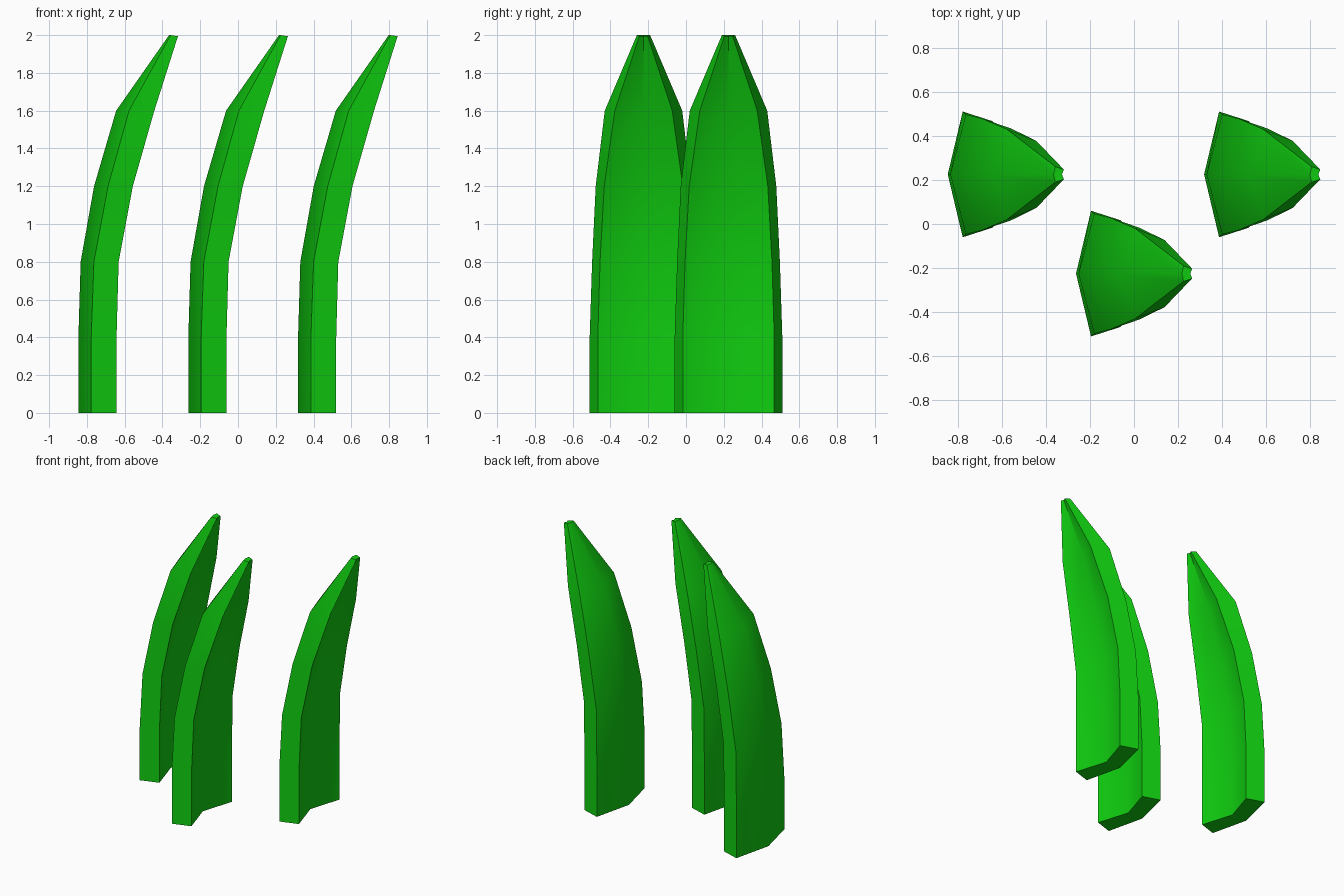
import bpy
import bmesh
import math

cube = bpy.data.objects.get("Cube")
if cube:
    bpy.data.objects.remove(cube, do_unlink=True)

green = bpy.data.materials.new("leaf green")
color = (0.005, 0.62, 0.005, 1)
green.use_nodes = True
green.diffuse_color = color
green.node_tree.nodes["Principled BSDF"].inputs["Base Color"].default_value = color

# Per level: height, then x of outer ridge, outer edge, inner edge, inner crease,
# then half width at the outer and inner edges
LEVELS = [
    (0.0, 0.0, 0.068, 0.202, 0.127, 0.285, 0.242),
    (0.4, 0.0, 0.068, 0.202, 0.127, 0.285, 0.242),
    (0.8, 0.012, 0.082, 0.213, 0.14, 0.272, 0.23),
    (1.2, 0.083, 0.157, 0.288, 0.215, 0.253, 0.208),
    (1.6, 0.2, 0.268, 0.402, 0.335, 0.205, 0.152),
    (2.0, 0.48, 0.488, 0.527, 0.518, 0.035, 0.022),
]


def make_blade(name, x0, y0):
    """Loft chevron sections upward into one curved, tapering blade."""
    bm = bmesh.new()
    rings = []
    for z, ridge, outer, inner, crease, wide, narrow in LEVELS:
        tilt = 0.006 if z == 2 else 0
        section = [(ridge, 0, z), (outer, -wide, z), (inner, -narrow, z - tilt),
                   (crease, 0, z - tilt), (inner, narrow, z - tilt), (outer, wide, z)]
        rings.append([bm.verts.new((x0 + x, y0 + y, h)) for x, y, h in section])

    # Side walls
    for low, high in zip(rings, rings[1:]):
        for i in range(6):
            j = (i + 1) % 6
            bm.faces.new((low[i], low[j], high[j], high[i]))

    # Chevron caps, split along the centre
    for ring in (rings[0], rings[-1]):
        bm.faces.new(ring[:4])
        bm.faces.new((ring[0], ring[3], ring[4], ring[5]))
    bmesh.ops.recalc_face_normals(bm, faces=bm.faces)

    mesh = bpy.data.meshes.new(name)
    bm.to_mesh(mesh)
    bm.free()
    mesh.materials.append(green)
    blade = bpy.data.objects.new(name, mesh)
    bpy.context.collection.objects.link(blade)

    # Smooth faces with crisp long edges
    bpy.ops.object.select_all(action='DESELECT')
    blade.select_set(True)
    bpy.context.view_layer.objects.active = blade
    bpy.ops.object.shade_smooth_by_angle(angle=math.radians(42))


# Two blades behind, one in front between them
for name, x, y in (("right_blade", -0.845, 0.225),
                   ("middle_blade", -0.263, -0.225),
                   ("left_blade", 0.318, 0.225)):
    make_blade(name, x, y)
